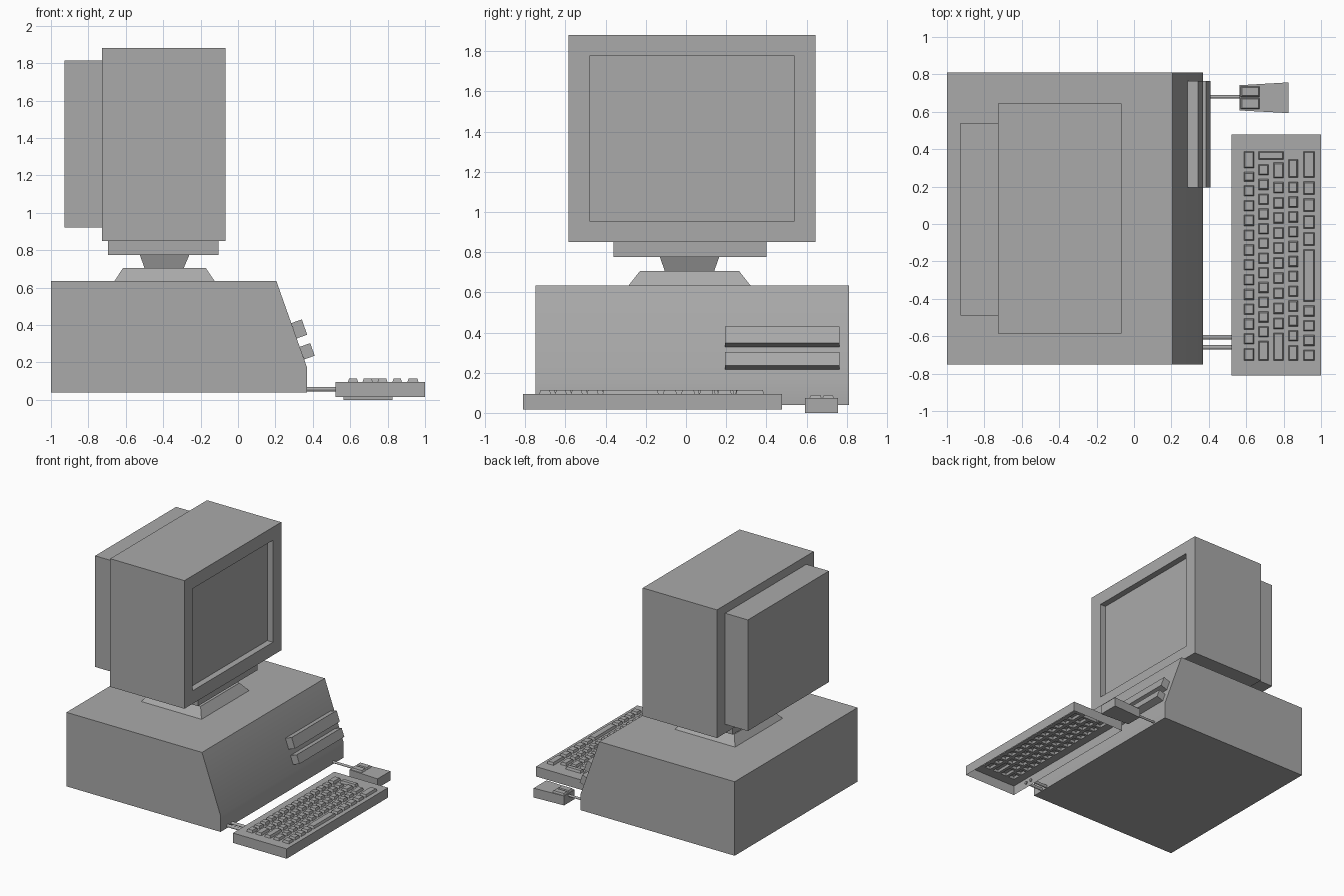
import bpy, bmesh
from mathutils import Vector, Matrix

cube = bpy.data.objects.get("Cube")
if cube:
    bpy.data.objects.remove(cube, do_unlink=True)

grey = bpy.data.materials.new("plain_grey")
grey.use_nodes = True
grey.diffuse_color = (0.4, 0.4, 0.4, 1)
for node in grey.node_tree.nodes:
    if node.type == "BSDF_PRINCIPLED":
        node.inputs["Base Color"].default_value = (0.4, 0.4, 0.4, 1)


def finish(name, bm):
    """Turn a bmesh into a named grey object."""
    mesh = bpy.data.meshes.new(name)
    bm.to_mesh(mesh)
    bm.free()
    mesh.materials.append(grey)
    obj = bpy.data.objects.new(name, mesh)
    bpy.context.collection.objects.link(obj)
    return obj


def rect(x0, x1, y0, y1, z):
    return [(x0, y0, z), (x1, y0, z), (x1, y1, z), (x0, y1, z)]


def bridge(bm, lower, upper):
    for i in range(len(lower)):
        j = (i + 1) % len(lower)
        bm.faces.new((lower[i], lower[j], upper[j], upper[i]))


def loft_mesh(lower, upper):
    """Closed solid between two matching loops."""
    bm = bmesh.new()
    a = [bm.verts.new(p) for p in lower]
    b = [bm.verts.new(p) for p in upper]
    bridge(bm, a, b)
    bm.faces.new(a)
    bm.faces.new(b)
    bmesh.ops.recalc_face_normals(bm, faces=bm.faces[:])
    return bm


def loft(name, lower, upper):
    return finish(name, loft_mesh(lower, upper))


def box(name, x0, x1, y0, y1, z0, z1):
    return loft(name, rect(x0, x1, y0, y1, z0), rect(x0, x1, y0, y1, z1))


def side_prism(name, profile, y0, y1):
    return loft(name, [(x, y0, z) for x, z in profile], [(x, y1, z) for x, z in profile])


# Case with a sloping front, softly shaded across the bend
case = side_prism("case", [(-1, 0.04), (0.37, 0.04), (0.37, 0.17), (0.205, 0.635), (-1, 0.635)],
                  -0.75, 0.81)
bpy.ops.object.select_all(action="DESELECT")
case.select_set(True)
bpy.context.view_layer.objects.active = case
bpy.ops.object.shade_smooth_by_angle()

# Disk drive fronts standing square to the slope
for name, (xt, zt, xb, zb) in {"upper_drive": (0.285, 0.41, 0.314, 0.328),
                               "lower_drive": (0.33, 0.283, 0.354, 0.216)}.items():
    side_prism(name, [(xt, zt), (xt + 0.056, zt + 0.02), (xb + 0.056, zb + 0.02), (xb, zb)],
               0.195, 0.765)

# Monitor stand
loft("stand_base", rect(-0.66, -0.125, -0.285, 0.32, 0.635), rect(-0.615, -0.172, -0.23, 0.265, 0.705))
loft("stand_neck", rect(-0.5, -0.29, -0.105, 0.14, 0.705), rect(-0.525, -0.26, -0.13, 0.165, 0.775))
box("stand_plate", -0.695, -0.105, -0.36, 0.4, 0.775, 0.85)

# Monitor housing with a recessed screen
bm = loft_mesh(rect(-0.727, -0.067, -0.585, 0.645, 0.85), rect(-0.727, -0.067, -0.585, 0.645, 1.88))
front = max(bm.faces, key=lambda f: f.normal.x)
bmesh.ops.inset_region(bm, faces=[front], thickness=0.105, use_even_offset=True)
screen = bmesh.ops.extrude_discrete_faces(bm, faces=[front])["faces"][0]
bmesh.ops.translate(bm, verts=screen.verts[:], vec=(-0.05, 0, 0))
finish("monitor", bm)
box("monitor_back", -0.928, -0.727, -0.49, 0.54, 0.92, 1.813)

# Keyboard: hollow shell whose top is pierced by hollow tapered keys
TOP, BOTTOM, KEY_TOP, GAP, TAPER = 0.095, 0.016, 0.114, 0.022, 0.006
FAR, NEAR = 0.388, -0.73
rows = [(0.588, 0.642, FAR, [1.4, 0.9] + [1] * 11 + [1.1]),
        (0.666, 0.72, 0.318, [1] * 12 + [1.6]),
        (0.746, 0.799, 0.328, [1.3] + [1] * 10 + [2.1]),
        (0.826, 0.876, 0.345, [1.5] + [1] * 11 + [1.3]),
        (0.906, 0.965, FAR, [2.05] + [1.15] * 4 + [3.8] + [1] * 4)]
keys = [(0.666, 0.799, 0.345, FAR)]
for x0, x1, start, widths in rows:
    unit = (start - NEAR + GAP) / sum(widths)
    y = start
    for w in widths:
        keys.append((x0, x1, y - w * unit + GAP, y))
        y -= w * unit

bm = bmesh.new()
loops = []
for area in [(0.522, 1, -0.81, 0.478)] + keys:
    loops.append([bm.verts.new(p) for p in rect(*area, TOP)])
edges = [bm.edges.new((loop[i], loop[(i + 1) % 4])) for loop in loops for i in range(4)]
bmesh.ops.triangle_fill(bm, use_beauty=True, edges=edges, normal=(0, 0, 1))
bridge(bm, [bm.verts.new((v.co.x, v.co.y, BOTTOM)) for v in loops[0]], loops[0])
for loop, (x0, x1, y0, y1) in zip(loops[1:], keys):
    cap = [bm.verts.new(p) for p in rect(x0 + TAPER, x1 - TAPER, y0 + TAPER, y1 - TAPER, KEY_TOP)]
    bridge(bm, loop, cap)
    bm.faces.new(cap)
bmesh.ops.recalc_face_normals(bm, faces=bm.faces[:])
if sum(f.normal.z * f.calc_area() for f in bm.faces) < 0:
    bmesh.ops.reverse_faces(bm, faces=bm.faces[:])
finish("keyboard", bm)

# Mouse with two buttons
plan = [(0.565, 0.607), (0.825, 0.593), (0.825, 0.757), (0.565, 0.742)]
loft("mouse", [(x, y, 0) for x, y in plan], [(x, y, 0.075) for x, y in plan])
for name, y0, y1 in (("right_button", 0.615, 0.674), ("left_button", 0.68, 0.736)):
    loft(name, rect(0.57, 0.672, y0, y1, 0.075),
         rect(0.577, 0.665, y0 + 0.006, y1 - 0.006, 0.088))

# Cables
for name, y, x1, r in (("keyboard_cable_a", -0.605, 0.53, 0.012),
                       ("keyboard_cable_b", -0.66, 0.53, 0.012),
                       ("mouse_cable", 0.68, 0.57, 0.009)):
    bm = bmesh.new()
    x0 = 0.365
    turn = Matrix.Translation(((x0 + x1) / 2, y, 0.057)) @ Matrix.Rotation(1.5708, 4, "Y")
    bmesh.ops.create_cone(bm, cap_ends=True, segments=12, radius1=r, radius2=r,
                          depth=x1 - x0, matrix=turn)
    finish(name, bm)
